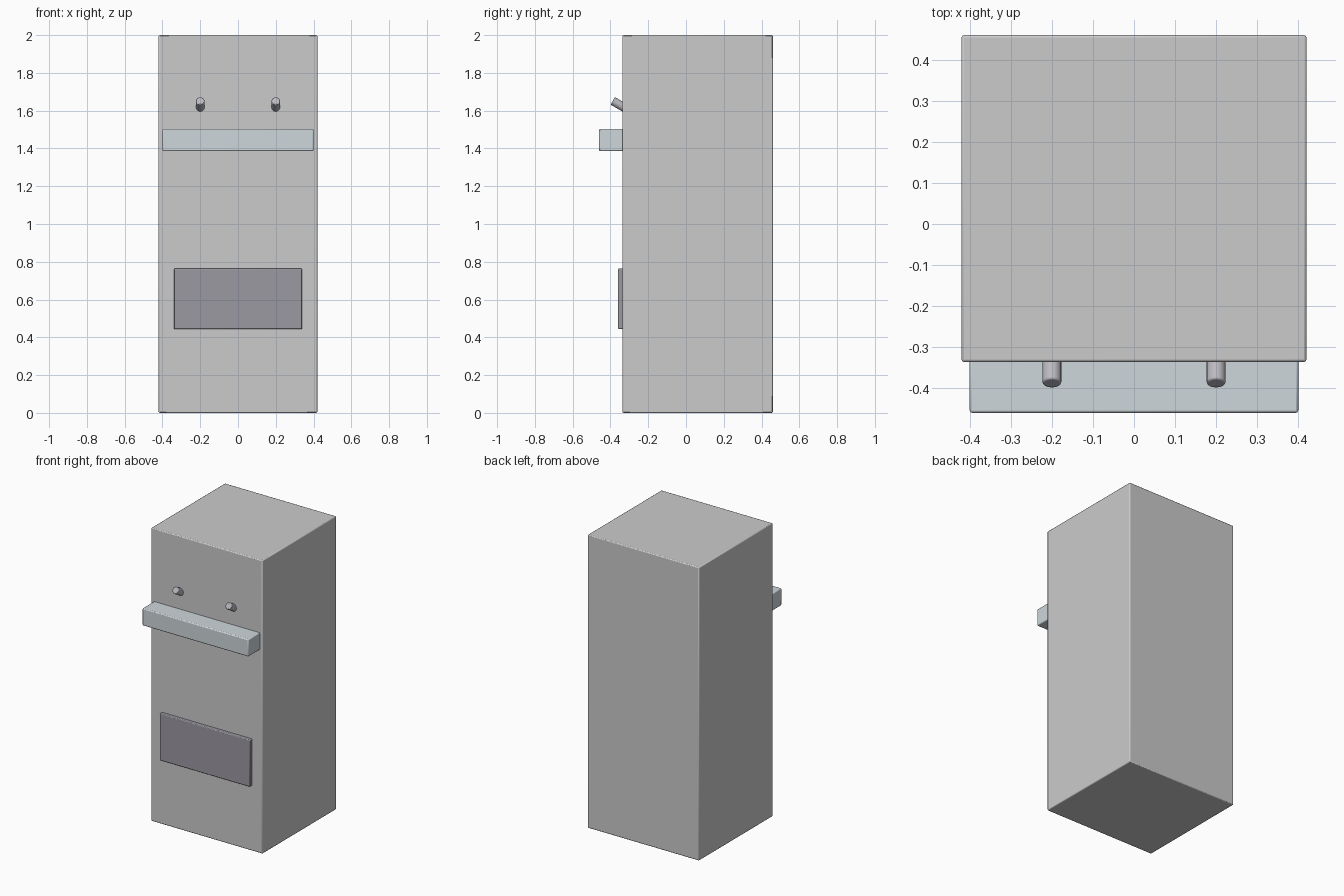
import bpy
from math import radians, sin, cos

if "Cube" in bpy.data.objects:
    bpy.data.objects.remove(bpy.data.objects["Cube"])


def paint(obj, color):
    mat = bpy.data.materials.new(obj.name + "_color")
    mat.diffuse_color = (*color, 1)
    mat.use_nodes = True
    mat.node_tree.nodes["Principled BSDF"].inputs["Base Color"].default_value = mat.diffuse_color
    obj.data.materials.append(mat)


def soften(obj, width):
    mod = obj.modifiers.new("Bevel", 'BEVEL')
    mod.width = width
    mod.segments = 2
    mod.limit_method = 'ANGLE'
    bpy.ops.object.shade_smooth_by_angle(angle=radians(35))


def box(name, lo, hi, bevel):
    center = [(a + b) / 2 for a, b in zip(lo, hi)]
    bpy.ops.mesh.primitive_cube_add(size=1, location=center)
    obj = bpy.context.object
    obj.name = name
    obj.scale = [b - a for a, b in zip(lo, hi)]
    bpy.ops.object.transform_apply(location=False, rotation=False, scale=True)
    soften(obj, bevel)
    return obj


FRONT = -0.336

# Main cabinet
box("cabinet", (-0.42, FRONT, 0), (0.42, 0.46, 2.0), 0.006)

# Projecting shelf across the front
shelf = box("front_shelf", (-0.4, -0.46, 1.386), (0.4, FRONT + 0.01, 1.503), 0.006)
paint(shelf, (0.62, 0.68, 0.71))

# Raised lower panel
panel = box("lower_panel", (-0.34, -0.36, 0.444), (0.34, FRONT + 0.01, 0.764), 0.005)
paint(panel, (0.33, 0.32, 0.36))

# Pair of pegs tilted upward out of the front face
tilt, length = radians(30), 0.10
for side, x in (("left", -0.2), ("right", 0.2)):
    y = -0.388 + cos(tilt) * length / 2
    z = 1.652 - sin(tilt) * length / 2
    bpy.ops.mesh.primitive_cylinder_add(vertices=24, radius=0.023, depth=length,
                                        location=(x, y, z),
                                        rotation=(radians(90) - tilt, 0, 0))
    peg = bpy.context.object
    peg.name = side + "_peg"
    soften(peg, 0.004)
    paint(peg, (0.5, 0.49, 0.53))
